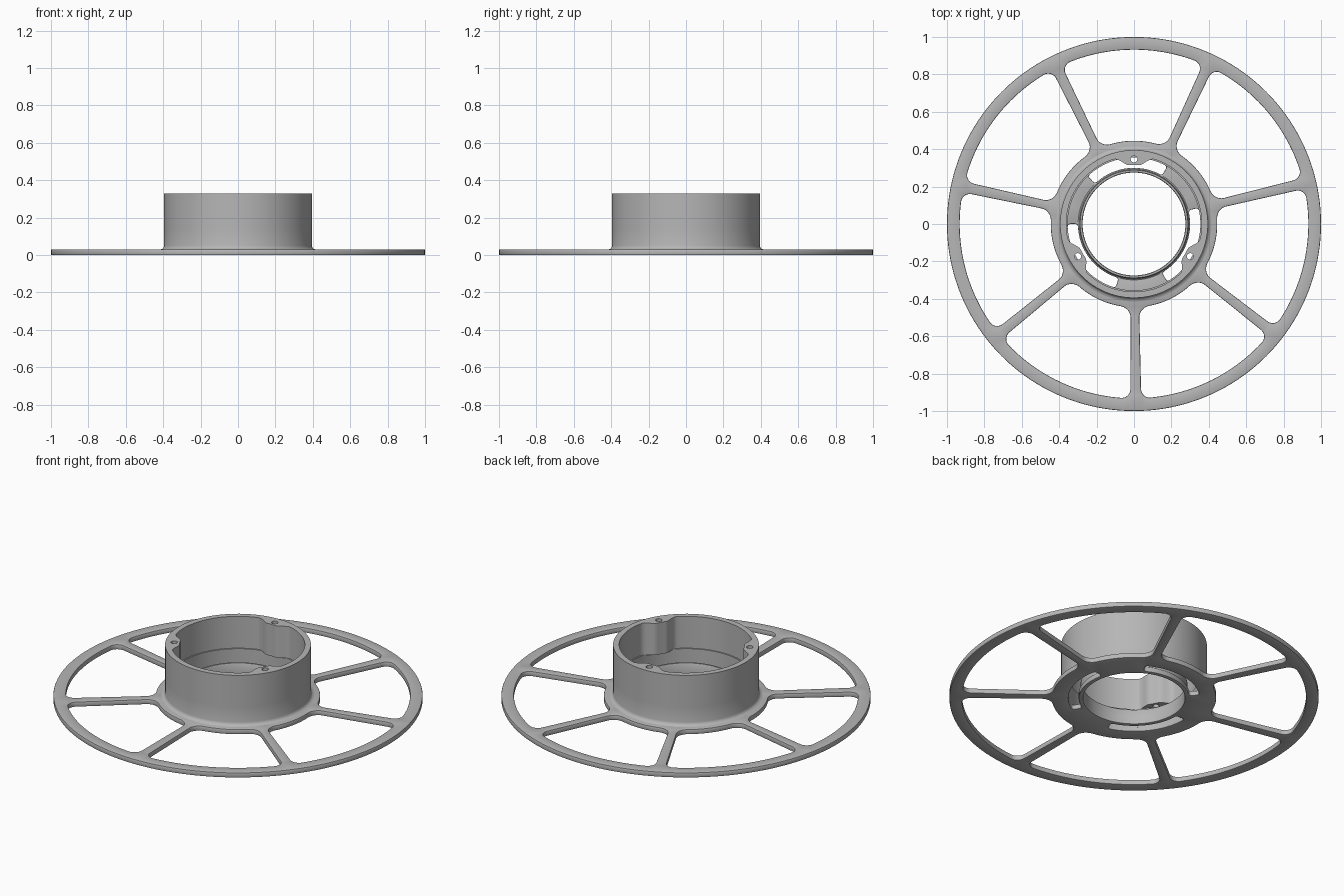
import bpy, bmesh
from math import sin, cos, pi, radians, asin

cube = bpy.data.objects.get("Cube")
if cube:
    bpy.data.objects.remove(cube, do_unlink=True)

grey = bpy.data.materials.new("plain grey")
grey.use_nodes = True
COLOUR = (0.47, 0.47, 0.47, 1)
grey.diffuse_color = COLOUR
grey.node_tree.nodes["Principled BSDF"].inputs["Base Color"].default_value = COLOUR


def polar(r, a):
    return (r * cos(a), r * sin(a))


def circle(r, n, centre=(0, 0)):
    pts = [polar(r, 2 * pi * i / n) for i in range(n)]
    return [(x + centre[0], y + centre[1]) for x, y in pts]


def sector(mid, half, r0, r1, c0, c1, edge=lambda r: 0, steps=8, arc=24):
    """Ring sector with rounded corners; edge(r) is the angle taken off each side."""
    def corner(rc, sign, c):
        out = []
        for i in range(steps + 1):
            t = pi / 2 * i / steps
            r = rc - sign * c * cos(t)
            out.append((r, half - edge(r) - c * (1 - sin(t)) / r))
        return out
    inner = corner(r0 + c0, 1, c0)
    outer = corner(r1 - c1, -1, c1)[::-1]
    side = inner + outer
    a0, a1 = inner[0][1], outer[-1][1]
    pts = side[:]
    pts += [(r1, a1 * (1 - 2 * i / arc)) for i in range(1, arc)]
    pts += [(r, -a) for r, a in reversed(side)]
    pts += [(r0, a0 * (2 * i / arc - 1)) for i in range(1, arc)]
    return [polar(r, mid + a) for r, a in pts]


def finish(bm, name):
    mesh = bpy.data.meshes.new(name)
    bm.to_mesh(mesh)
    bm.free()
    mesh.materials.append(grey)
    obj = bpy.data.objects.new(name, mesh)
    bpy.context.collection.objects.link(obj)
    bpy.ops.object.select_all(action='DESELECT')
    obj.select_set(True)
    bpy.context.view_layer.objects.active = obj
    return obj


def plate(name, loops, z, height, bevel):
    """Flat outline with holes, thickened upwards."""
    bm = bmesh.new()
    for loop in loops:
        vs = [bm.verts.new((x, y, z)) for x, y in loop]
        for a, b in zip(vs, vs[1:] + vs[:1]):
            bm.edges.new((a, b))
    bmesh.ops.triangle_fill(bm, use_beauty=True, use_dissolve=False,
                            edges=bm.edges[:], normal=(0, 0, 1))
    for f in bm.faces:
        f.normal_update()
        if f.normal.z < 0:
            f.normal_flip()
    obj = finish(bm, name)
    solid = obj.modifiers.new("thickness", 'SOLIDIFY')
    solid.thickness = height
    solid.offset = 1
    if bevel:
        soft = obj.modifiers.new("soft edges", 'BEVEL')
        soft.width = bevel
        soft.segments = 2
        soft.limit_method = 'ANGLE'
        soft.angle_limit = radians(50)
    for m in list(obj.modifiers):
        bpy.ops.object.modifier_apply(modifier=m.name)
    bpy.ops.object.shade_smooth_by_angle(angle=radians(35))
    return obj


def lathe(name, profile, n=96):
    """Closed profile of (radius, height) turned about the z axis."""
    bm = bmesh.new()
    rings = [[bm.verts.new((*polar(r, 2 * pi * i / n), z)) for r, z in profile]
             for i in range(n)]
    k = len(profile)
    for i in range(n):
        a, b = rings[i], rings[(i + 1) % n]
        for j in range(k):
            bm.faces.new((a[j], b[j], b[(j + 1) % k], a[(j + 1) % k]))
    bmesh.ops.recalc_face_normals(bm, faces=bm.faces[:])
    obj = finish(bm, name)
    bpy.ops.object.shade_smooth_by_angle(angle=radians(35))
    return obj


FLANGE, LEDGE, TOP = 0.03, 0.14, 0.33
WALL = 0.395
BOSSES = [radians(90 + 120 * i) for i in range(3)]

# Spoked flange: rim, seven windows, three slots and the centre hole
def spoke_edge(r):
    return asin((0.017 + 0.013 * r) / r)

loops = [circle(1, 160)]
for i in range(7):
    mid = radians(-89.4) + 2 * pi * (i + 0.5) / 7
    loops.append(sector(mid, pi / 7, 0.445, 0.932, 0.055, 0.05, spoke_edge))
for a in BOSSES:
    loops.append(sector(a + radians(7), radians(37), 0.3, 0.355, 0.015, 0.015, steps=4))
loops.append(circle(0.275, 96))
plate("spoked_flange", loops, 0, FLANGE, 0.005)

# Collar around the centre hole, with a small fillet at its foot
lathe("centre_collar", [(0.275, 0.025), (0.275, 0.085), (0.278, 0.09), (0.288, 0.09),
                        (0.29, 0.087), (0.29, 0.042), (0.293, 0.034), (0.299, 0.03),
                        (0.299, 0.025)])

# Lower hub wall with an outside fillet
lathe("lower_hub_wall", [(0.355, 0.025), (0.355, LEDGE), (WALL, LEDGE), (WALL, 0.05),
                         (0.398, 0.04), (0.405, 0.033), (0.415, 0.03), (0.415, 0.025)])

# Upper hub wall with three screw bosses blended into its inside
def inside(a):
    gap = min(abs((a - b + pi) % (2 * pi) - pi) for b in BOSSES)
    t = min(max((radians(17) - gap) / radians(12), 0), 1)
    return 0.362 - 0.046 * t * t * (3 - 2 * t)

angles = [2 * pi * i / 180 for i in range(180)]
loops = [circle(WALL, 96), [polar(inside(a), a) for a in angles]]
loops += [circle(0.018, 16, polar(0.347, b)) for b in BOSSES]
plate("upper_hub_wall", loops, LEDGE, TOP - LEDGE, 0)
